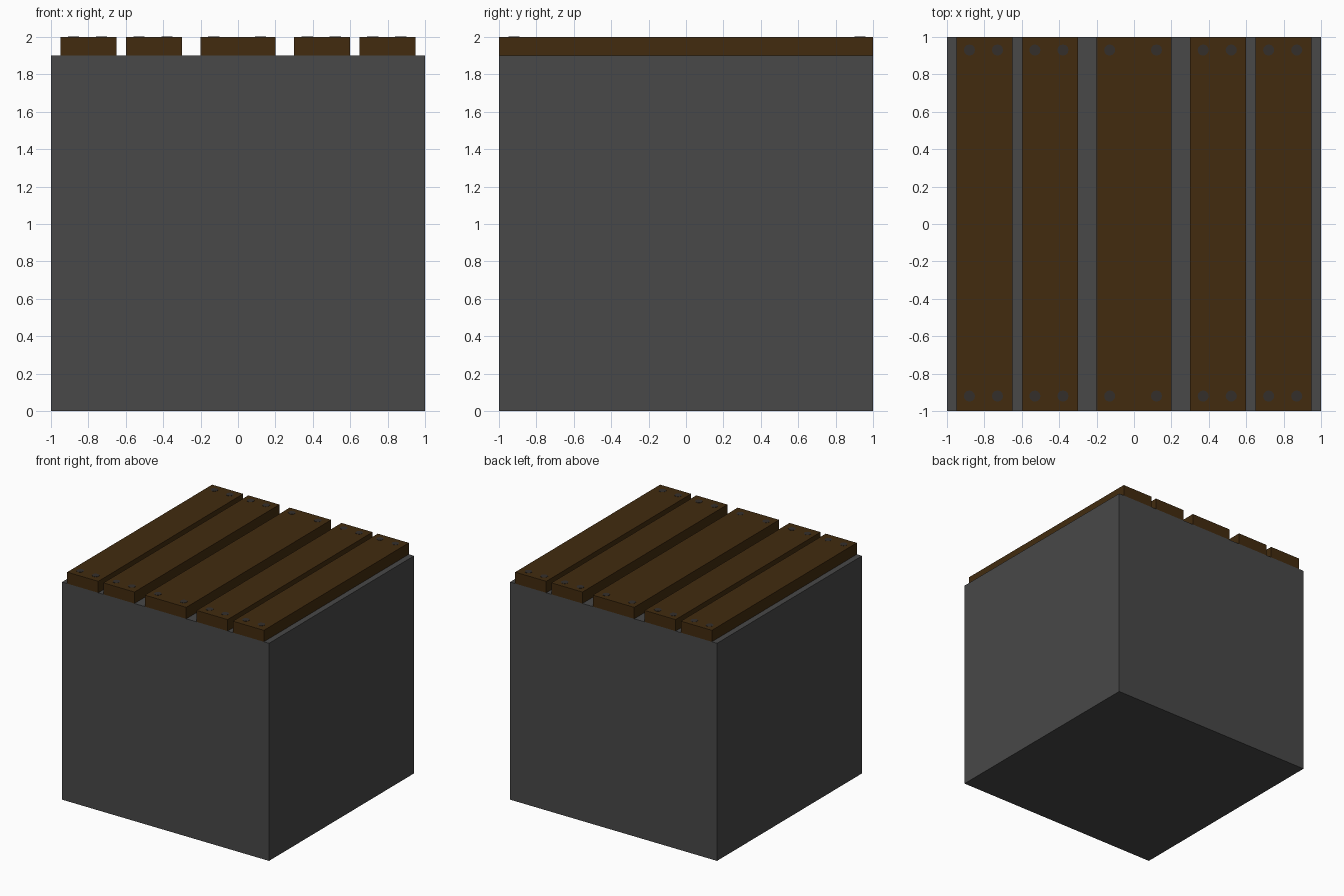
import bpy

if "Cube" in bpy.data.objects:
    bpy.data.objects.remove(bpy.data.objects["Cube"])


def material(name, rgb):
    m = bpy.data.materials.new(name)
    m.diffuse_color = (*rgb, 1.0)
    m.use_nodes = True
    m.node_tree.nodes["Principled BSDF"].inputs["Base Color"].default_value = m.diffuse_color
    return m


GREY = material("dark_grey", (0.065, 0.065, 0.065))
BROWN = material("dark_brown_wood", (0.054, 0.024, 0.0045))
NAIL = material("nail_grey", (0.034, 0.028, 0.024))


def box(name, x0, x1, y0, y1, z0, z1, mat):
    bpy.ops.mesh.primitive_cube_add(
        size=1, location=((x0 + x1) / 2, (y0 + y1) / 2, (z0 + z1) / 2))
    o = bpy.context.object
    o.name = name
    o.scale = (x1 - x0, y1 - y0, z1 - z0)
    bpy.ops.object.transform_apply(location=False, rotation=False, scale=True)
    o.data.materials.append(mat)
    return o


# Solid base block
box("base_block", -1, 1, -1, 1, 0, 1.9, GREY)

# Planks on top: x range and the two nail columns of each
planks = [
    (-0.95, -0.65, (-0.88, -0.73)),
    (-0.60, -0.30, (-0.53, -0.38)),
    (-0.20, 0.20, (-0.13, 0.12)),
    (0.30, 0.60, (0.37, 0.52)),
    (0.65, 0.95, (0.72, 0.87)),
]
for i, (x0, x1, nails) in enumerate(planks, 1):
    box(f"plank_{i}", x0, x1, -1, 1, 1.9, 2.0, BROWN)
    # Nail heads, nearly flush with the plank
    for j, nx in enumerate(nails, 1):
        for end, ny in (("front", -0.92), ("back", 0.93)):
            bpy.ops.mesh.primitive_cylinder_add(
                vertices=12, radius=0.03, depth=0.004, location=(nx, ny, 1.9995))
            nail = bpy.context.object
            nail.name = f"nail_{i}_{j}_{end}"
            nail.data.materials.append(NAIL)
